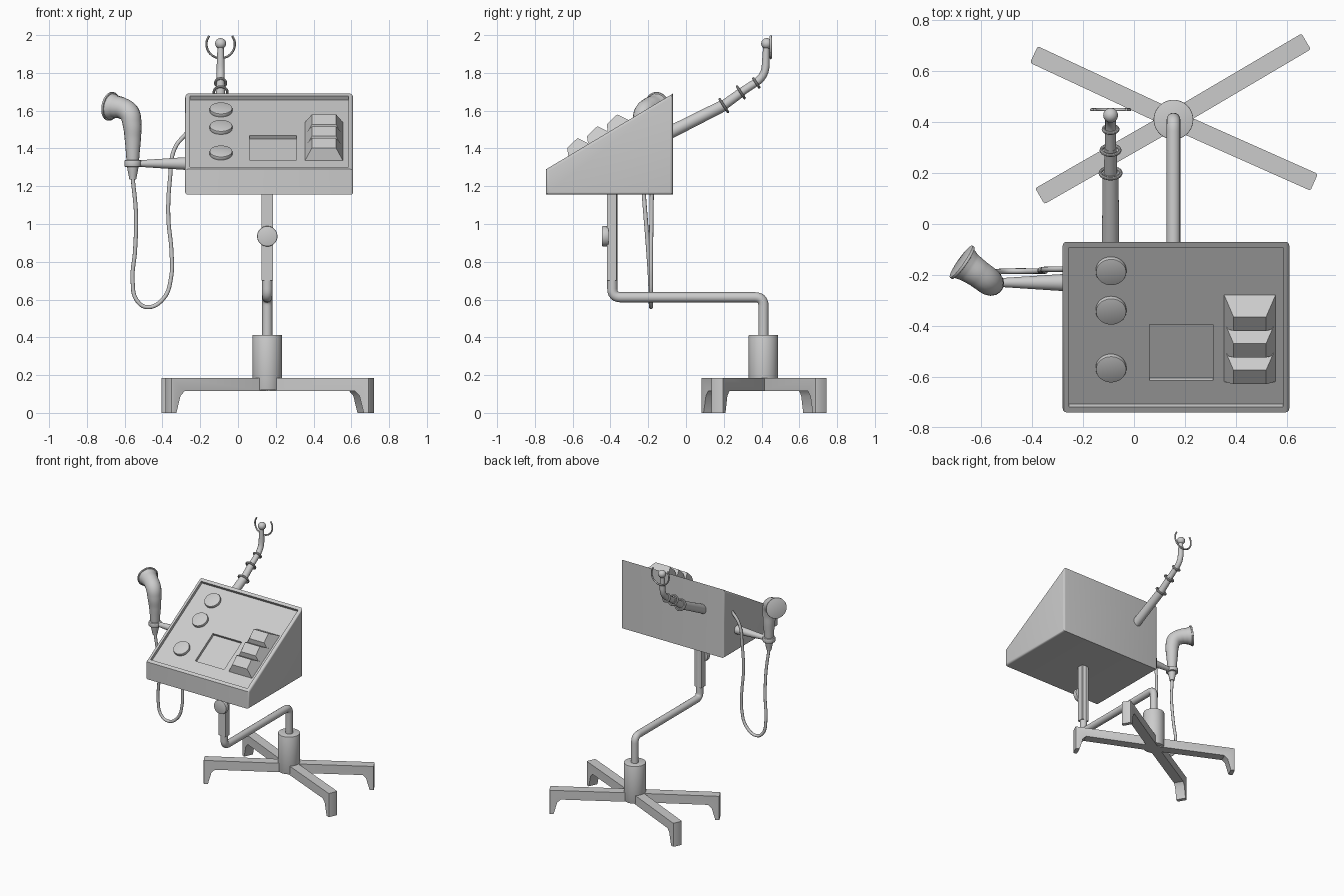
import bpy, bmesh, math
from mathutils import Vector, Matrix

if "Cube" in bpy.data.objects:
    bpy.data.objects.remove(bpy.data.objects["Cube"])


def finish(ob, angle=35):
    bpy.ops.object.select_all(action='DESELECT')
    ob.select_set(True)
    bpy.context.view_layer.objects.active = ob
    bpy.ops.object.shade_smooth_by_angle(angle=math.radians(angle))
    return ob


def from_bmesh(name, bm, matrix=None):
    bmesh.ops.recalc_face_normals(bm, faces=bm.faces)
    me = bpy.data.meshes.new(name)
    bm.to_mesh(me)
    bm.free()
    ob = bpy.data.objects.new(name, me)
    if matrix:
        me.transform(matrix)
    bpy.context.collection.objects.link(ob)
    return finish(ob)


def rod(name, a, b, r1, r2=None, bevel=0, matrix=None):
    """Cylinder or cone from a to b."""
    a, b = Vector(a), Vector(b)
    d = b - a
    bm = bmesh.new()
    bmesh.ops.create_cone(bm, cap_ends=True, segments=40, radius1=r1,
                          radius2=r1 if r2 is None else r2, depth=d.length)
    if bevel:
        rim = [e for e in bm.edges if any(len(f.verts) > 4 for f in e.link_faces)]
        bmesh.ops.bevel(bm, geom=rim, offset=bevel, segments=2, affect='EDGES', profile=0.5)
    bm.transform(Matrix.Translation((a + b) / 2) @ d.to_track_quat('Z', 'Y').to_matrix().to_4x4())
    return from_bmesh(name, bm, matrix)


def box(name, centre, size, matrix=None):
    bm = bmesh.new()
    bmesh.ops.create_cube(bm, size=1, matrix=Matrix.Translation(centre) @ Matrix.Diagonal((*size, 1)))
    return from_bmesh(name, bm, matrix)


def tube(name, pts, bend=None, res=6):
    """Tube through (x, y, z, radius) points: smooth, or straight with rounded bends."""
    cu = bpy.data.curves.new(name, 'CURVE')
    cu.dimensions = '3D'
    cu.bevel_depth, cu.bevel_resolution, cu.use_fill_caps = 1, res, True
    cu.resolution_u = 8
    pts = [Vector(p) for p in pts]
    if bend is not None:
        out = [pts[0]]
        for p, q, s in zip(pts, pts[1:], pts[2:]):
            a, b = q + (p - q).normalized() * bend, q + (s - q).normalized() * bend
            out += [a.lerp(q, t / 6).lerp(q.lerp(b, t / 6), t / 6) for t in range(7)]
        pts = out + [pts[-1]]
        sp = cu.splines.new('POLY')
        sp.points.add(len(pts) - 1)
        for p, v in zip(sp.points, pts):
            p.co, p.radius = (*v[:3], 1), v[3]
    else:
        sp = cu.splines.new('BEZIER')
        sp.bezier_points.add(len(pts) - 1)
        for p, v in zip(sp.bezier_points, pts):
            p.co, p.radius = v[:3], v[3]
            p.handle_left_type = p.handle_right_type = 'AUTO'
    ob = bpy.data.objects.new(name, cu)
    bpy.context.collection.objects.link(ob)
    bpy.ops.object.select_all(action='DESELECT')
    ob.select_set(True)
    bpy.context.view_layer.objects.active = ob
    bpy.ops.object.convert(target='MESH')
    return finish(bpy.context.object, 45)


def prism(bm, profile, place):
    """Extrude a profile between two sides; place(point, side) gives a position."""
    sides = [[bm.verts.new(place(p, s)) for p in profile] for s in (-1, 1)]
    caps = [bm.faces.new(v) for v in sides]
    n = len(profile)
    walls = [bm.faces.new((sides[0][i], sides[0][(i + 1) % n], sides[1][(i + 1) % n], sides[1][i]))
             for i in range(n)]
    bmesh.ops.recalc_face_normals(bm, faces=bm.faces)
    return caps, walls


# Console: sloped box with a sunken control panel
SLOPE, SINK = math.atan2(0.40, 0.67), 0.023
bm = bmesh.new()
caps, walls = prism(bm, [(-.74, 1.155), (-.74, 1.29), (-.07, 1.69), (-.07, 1.155)],
                    lambda p, s: (.165 + s * .445, *p))
side_edges = {e for f in caps for e in f.edges}
panel = walls[1]
bmesh.ops.inset_region(bm, faces=[panel], thickness=.036)
normal = panel.normal.copy()
new = bmesh.ops.extrude_discrete_faces(bm, faces=[panel])['faces']
bmesh.ops.translate(bm, verts=new[0].verts, vec=normal * -SINK)
bmesh.ops.bevel(bm, geom=list(side_edges), offset=.015, segments=4, affect='EDGES', profile=.5)
console = from_bmesh('console', bm)

# Local frame on the panel floor: x across, y up the slope, z outwards
PANEL = Matrix.Translation((0, -.728, 1.27)) @ Matrix.Rotation(SLOPE, 4, 'X')


def up(y):
    return (y + .728) / math.cos(SLOPE)


# Screen recess cut into the panel
cutter = box('screen_cutter', (.185, up(-.505), 0), (.25, .255, .04), PANEL)
cut = console.modifiers.new('screen', 'BOOLEAN')
cut.operation, cut.object = 'DIFFERENCE', cutter
bpy.context.view_layer.objects.active = console
bpy.ops.object.modifier_apply(modifier='screen')
bpy.data.objects.remove(cutter)
finish(console)

# Dials
for i, y in enumerate((-.18, -.335, -.562)):
    rod(f'dial_{i + 1}', (-.09, up(y), -.005), (-.09, up(y), .02), .06, bevel=.004, matrix=PANEL)

# Three stepped keys, narrower at the top
for i in range(3):
    bm = bmesh.new()
    prism(bm, [(0, 0), (.027, .065), (.101, .082), (.155, 0)],
          lambda p, s: (.455 + s * (.102 if p[1] == 0 else .064), up(-.62) + i * .122 + p[0], p[1] - .002))
    from_bmesh(f'key_{i + 1}', bm, PANEL)

# Stand: cranked column, sleeve, clamp knob and hub
CX, CY = .155, .41
tube('column', [(CX, -.39, 1.16, .027), (CX, -.39, .612, .027), (CX, CY, .612, .027), (CX, CY, .35, .027)], bend=.045)
box('column_sleeve', (CX, -.393, .93), (.062, .05, .46))
rod('clamp_knob', (CX, -.41, .935), (CX, -.445, .935), .054, bevel=.005)
rod('hub', (CX, CY, .12), (CX, CY, .412), .078, bevel=.003)

# Four legs with flared feet
LEG = [(0, .185), (.605, .185), (.605, 0), (.575, 0), (.55, .09), (.525, .115), (0, .115)]
for i, deg in enumerate((30.5, 155, 209.8, 336)):
    bm = bmesh.new()
    prism(bm, LEG, lambda p, s: (p[0], s * .036, p[1]))
    top = [e for e in bm.edges if all(v.co.x > .6 for v in e.verts) and e.verts[0].co.y == e.verts[1].co.y]
    bmesh.ops.bevel(bm, geom=top, offset=.008, segments=2, affect='EDGES', profile=.5)
    from_bmesh(f'leg_{i + 1}', bm, Matrix.Translation((CX, CY, 0)) @ Matrix.Rotation(math.radians(deg), 4, 'Z'))

# Telescopic rear arm with collars, ball and open hook
AX = -.092
rod('arm_lower', (AX, -.09, 1.482), (AX, .2, 1.628), .034, .031)
rod('arm_middle', (AX, .19, 1.622), (AX, .30, 1.702), .026, .024)
tube('arm_upper', [(AX, .28, 1.69, .022), (AX, .42, 1.782, .021), (AX, .425, 1.95, .016)], bend=.06)
for i, (y, z, r) in enumerate(((.2, 1.627, .04), (.29, 1.697, .036), (.372, 1.747, .028))):
    bpy.ops.mesh.primitive_torus_add(location=(AX, y, z), rotation=(math.radians(-57), 0, 0), major_radius=r,
                                     minor_radius=.007, major_segments=32, minor_segments=10)
    bpy.context.object.name = f'arm_collar_{i + 1}'
    finish(bpy.context.object)
bpy.ops.mesh.primitive_uv_sphere_add(radius=.029, location=(AX, .427, 1.955), segments=24, ring_count=16)
bpy.context.object.name = 'arm_ball'
finish(bpy.context.object)
arc = [math.radians(145 + 250 * i / 12) for i in range(13)]
tube('arm_hook', [(AX + .075 * math.cos(a), .449, 1.953 + .075 * math.sin(a), .006) for a in arc], res=2)

# Handset holder on the left side
HX, HY = -.557, -.23
rod('holder_arm', (-.27, HY, 1.32), (-.53, HY, 1.32), .034, .017)
rod('holder_ring', (HX, HY, 1.302), (HX, HY, 1.338), .045, bevel=.006)

# Handset with flared bell
tube('handset', [(HX, HY, 1.235, .018), (HX, HY, 1.30, .030), (HX, HY, 1.37, .036), (HX, HY, 1.45, .043),
                 (-.561, -.232, 1.53, .05), (-.575, -.222, 1.585, .055), (-.612, -.195, 1.612, .056),
                 (-.648, -.17, 1.62, .061), (-.672, -.153, 1.623, .071)])
rod('handset_rim', (-.670, -.154, 1.622), (-.680, -.147, 1.624), .077, bevel=.003)

# Hanging cable back to the console
tube('cable', [(HX, HY, 1.24, .011), (-.54, -.215, 1.05, .011), (-.545, -.2, .86, .011), (-.558, -.19, .7, .011),
               (-.535, -.187, .595, .011), (-.48, -.185, .56, .011), (-.395, -.185, .605, .011),
               (-.354, -.185, .72, .011), (-.352, -.185, .85, .011), (-.369, -.183, 1.04, .011),
               (-.36, -.18, 1.24, .011), (-.335, -.178, 1.4, .011), (-.272, -.177, 1.482, .011)], res=3)
